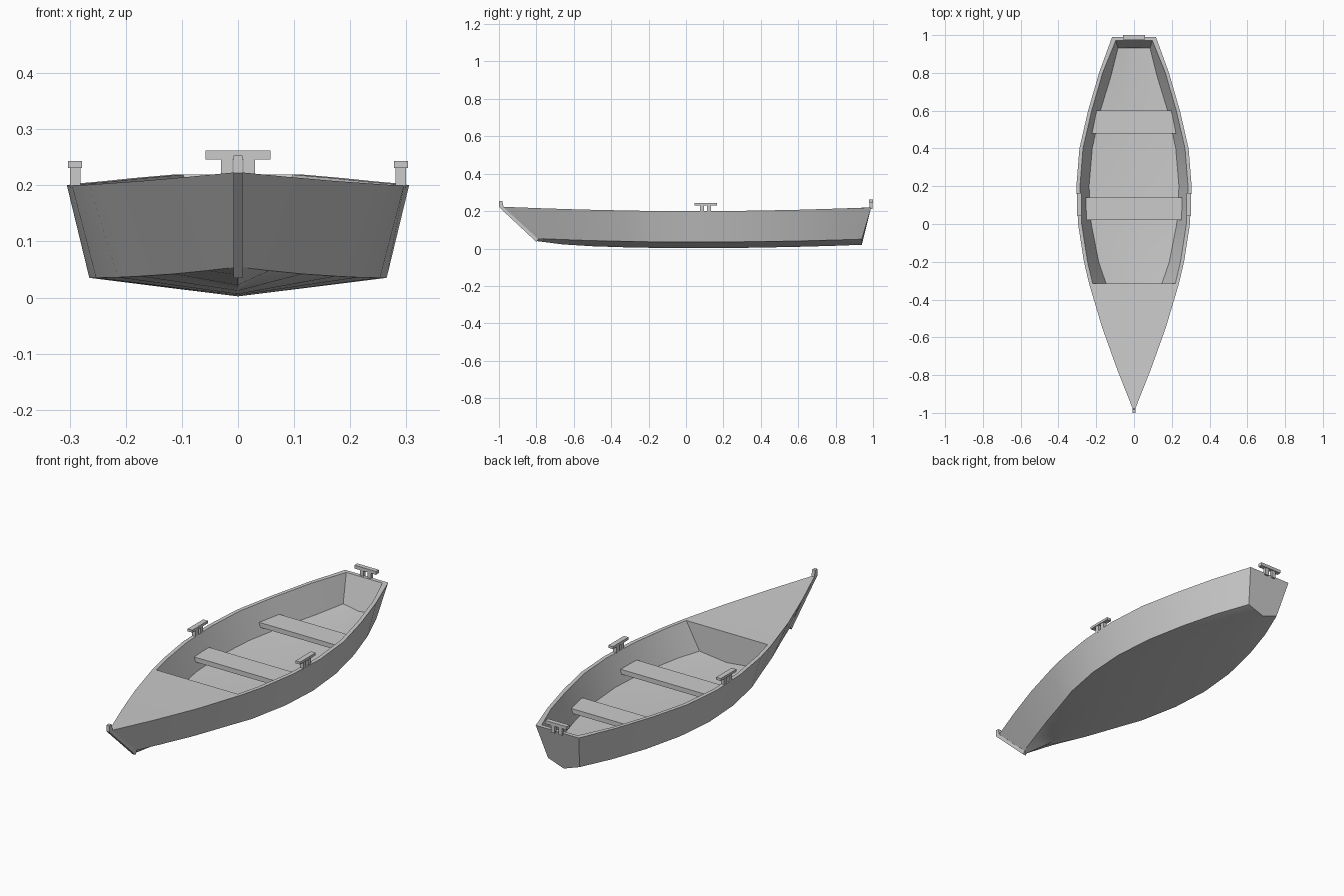
import bpy
import bmesh
from math import radians

old = bpy.data.objects.get("Cube")
if old:
    bpy.data.objects.remove(old, do_unlink=True)

GREY = 0.6
paint = bpy.data.materials.new("plain grey")
paint.use_nodes = True
paint.diffuse_color = (GREY, GREY, GREY, 1)
paint.node_tree.nodes["Principled BSDF"].inputs["Base Color"].default_value = (GREY, GREY, GREY, 1)


def finish(name, bm, smooth=False):
    """Turn a bmesh into a named, painted object."""
    bmesh.ops.recalc_face_normals(bm, faces=bm.faces)
    mesh = bpy.data.meshes.new(name)
    bm.to_mesh(mesh)
    bm.free()
    mesh.materials.append(paint)
    obj = bpy.data.objects.new(name, mesh)
    bpy.context.scene.collection.objects.link(obj)
    if smooth:
        bpy.ops.object.select_all(action="DESELECT")
        obj.select_set(True)
        bpy.context.view_layer.objects.active = obj
        bpy.ops.object.shade_smooth_by_angle(angle=radians(30))
    return obj


def prism(name, outline, offset):
    """Extrude a closed outline along an offset vector."""
    bm = bmesh.new()
    base = bm.faces.new([bm.verts.new(p) for p in outline])
    moved = bmesh.ops.extrude_face_region(bm, geom=[base], use_keep_orig=True)["geom"]
    verts = [v for v in moved if isinstance(v, bmesh.types.BMVert)]
    bmesh.ops.translate(bm, verts=verts, vec=offset)
    return finish(name, bm)


def box(name, low, high):
    (x0, y0, z0), (x1, y1, z1) = low, high
    outline = [(x0, y0, z0), (x1, y0, z0), (x1, y1, z0), (x0, y1, z0)]
    return prism(name, outline, (0, 0, z1 - z0))


# Hull stations, stern to bow: rail y, half width, z; chine y, half width, z; keel z
STATIONS = [
    (.99, .116, .219, .94, .085, .05, .02),
    (.8, .185, .213, .78, .15, .045, .014),
    (.6, .243, .207, .6, .205, .04, .009),
    (.4, .289, .203, .4, .248, .037, .005),
    (.2, .305, .2, .2, .265, .035, .002),
    (0, .296, .2, 0, .253, .035, .002),
    (-.2, .265, .201, -.2, .214, .036, .004),
    (-.315, .238, .203, -.315, .175, .038, .006),
    (-.55, .168, .208, -.5, .115, .042, .012),
    (-.77, .089, .215, -.66, .056, .048, .022),
    (-.98, .006, .223, -.8, .004, .054, .04),
]
BULKHEAD = 7
RIM = .019


def section(bm, ry, rw, rz, cy, cw, cz, kz):
    """Rail, chine, keel, chine, rail across the boat."""
    points = [(-rw, ry, rz), (-cw, cy, cz), (0, cy, kz), (cw, cy, cz), (rw, ry, rz)]
    return [bm.verts.new(p) for p in points]


def skin(bm, rows):
    for a, b in zip(rows, rows[1:]):
        for i in range(len(a) - 1):
            bm.faces.new((a[i], a[i + 1], b[i + 1], b[i]))


# Hull: outer shell, raised inner floor, rim, foredeck and bulkhead
bm = bmesh.new()
outer = [section(bm, *s) for s in STATIONS]
inner = []
for k, (ry, rw, rz, cy, cw, cz, kz) in enumerate(STATIONS[:BULKHEAD + 1]):
    back = RIM if k == 0 else 0
    lining = max(cw - .027, rw - RIM - .085) if k else cw
    inner.append(section(bm, ry - back, rw - RIM, rz, cy - back / 2, lining, cz + .035, kz + .05))
skin(bm, outer)
skin(bm, inner)
for side in (0, -1):
    skin(bm, [(o[side], i[side]) for o, i in zip(outer, inner)])
bm.faces.new(outer[0])
bm.faces.new(inner[0])
bm.faces.new((outer[0][0], outer[0][-1], inner[0][-1], inner[0][0]))
bm.faces.new(inner[-1])
edge = outer[BULKHEAD]
tail = inner[-1]
bm.faces.new((edge[0], tail[0], tail[-1], edge[-1], outer[BULKHEAD + 1][-1], outer[BULKHEAD + 1][0]))
skin(bm, [(row[0], row[-1]) for row in outer[BULKHEAD + 1:]])
bm.faces.new(outer[-1])
finish("hull", bm, smooth=True)

# Stem post along the bow
HALF = .008
stem = [(-1, .253), (-.982, .253), (-.975, .22), (-.79, .05), (-.8, .035), (-1, .222)]
prism("stem_post", [(-HALF, y, z) for y, z in stem], (2 * HALF, 0, 0))

# Thwarts, fitted to the flare of the sides
for name, y0, y1, w0, w1 in (("middle_bench", .02, .14, .252, .254), ("rear_bench", .48, .6, .222, .198)):
    prism(name, [(-w0, y0, .107), (w0, y0, .107), (w1, y1, .107), (-w1, y1, .107)], (0, 0, .023))

# Side cleats: two posts under a bar
for name, s in (("left", 1), ("right", -1)):
    box(name + "_cleat_bar", (s * .278, .045, .231), (s * .303, .165, .243))
    for end, y in (("front", .075), ("rear", .112)):
        box(f"{name}_cleat_{end}_post", (s * .281, y, .195), (s * .299, y + .022, .231))

# Stern cleat across the transom
box("stern_cleat_bar", (-.058, .978, .246), (.058, 1, .262))
for name, s in (("left", 1), ("right", -1)):
    box(f"stern_cleat_{name}_post", (s * .01, .98, .21), (s * .03, .996, .246))
